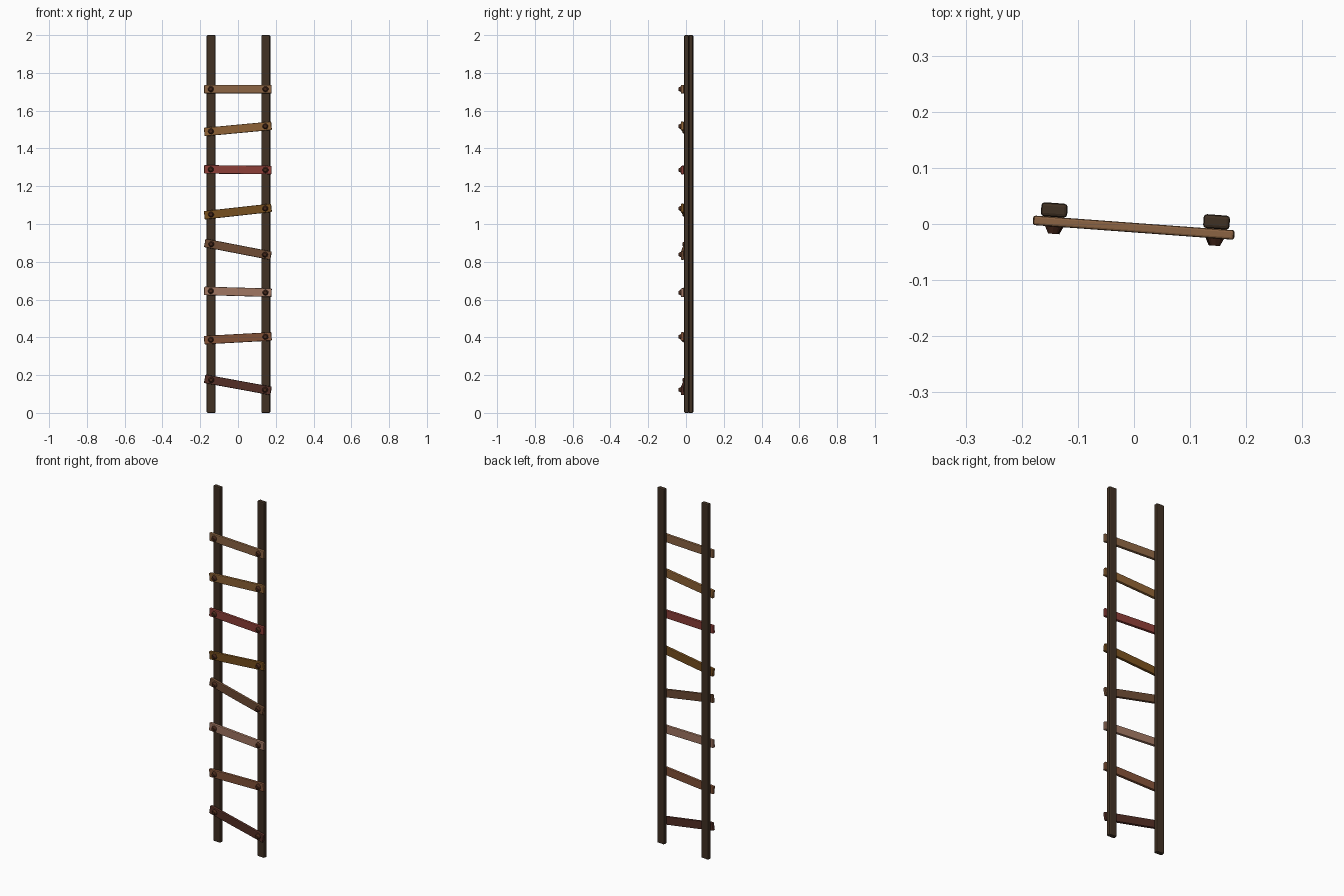
import bpy, math
from mathutils import Matrix, Vector

if "Cube" in bpy.data.objects:
    bpy.data.objects.remove(bpy.data.objects["Cube"])

YAW = Matrix.Rotation(math.radians(-4.2), 4, 'Z')   # whole ladder is turned slightly


def material(name, rgb):
    m = bpy.data.materials.new(name)
    # convert display colour to linear
    m.diffuse_color = [(c / 255) ** 2.2 for c in rgb] + [1]
    m.use_nodes = True
    m.node_tree.nodes["Principled BSDF"].inputs["Base Color"].default_value = m.diffuse_color
    return m


def finish(name, mat, matrix):
    o = bpy.context.object
    o.name = name
    o.matrix_world = YAW @ matrix
    o.data.materials.append(mat)
    return o


def plank(name, size, mat, matrix, bevel):
    bpy.ops.mesh.primitive_cube_add(size=1)
    o = bpy.context.object
    o.data.transform(Matrix.Diagonal((*size, 1)))
    b = o.modifiers.new("bevel", 'BEVEL')
    b.width = bevel
    b.segments = 2
    return finish(name, mat, matrix)


def bolt(name, mat, matrix):
    # tapered head, pointing to the front (-y)
    bpy.ops.mesh.primitive_cone_add(vertices=10, radius1=0.016, radius2=0.009, depth=0.014)
    bpy.context.object.data.transform(Matrix.Rotation(math.pi / 2, 4, 'X'))
    return finish(name, mat, matrix)


# Side rails
rail_mat = material("dark_wood", (66, 52, 40))
for side, x in (("left", -0.1435), ("right", 0.1465)):
    plank(f"{side}_rail", (0.047, 0.025, 2.0), rail_mat,
          Matrix.Translation((x, 0.0145, 1.0)), 0.006)

# Rungs: height at left bolt, height at right bolt, colour
rungs = [
    (0.175, 0.122, (84, 50, 42)),
    (0.387, 0.403, (128, 82, 58)),
    (0.645, 0.637, (158, 117, 97)),
    (0.894, 0.838, (110, 77, 55)),
    (1.050, 1.082, (118, 80, 36)),
    (1.289, 1.286, (138, 64, 58)),
    (1.490, 1.517, (140, 98, 56)),
    (1.714, 1.714, (138, 100, 69)),
]
bolt_mat = material("bolt", (72, 44, 32))
for i, (zl, zr, rgb) in enumerate(rungs, 1):
    tilt = -math.atan2(zr - zl, 0.29)
    m = Matrix.Translation((0, -0.0065, (zl + zr) / 2)) @ Matrix.Rotation(tilt, 4, 'Y')
    plank(f"rung_{i}", (0.358, 0.017, 0.045), material(f"rung_wood_{i}", rgb), m, 0.004)
    for side, x in (("left", -0.143), ("right", 0.147)):
        bolt(f"rung_{i}_{side}_bolt", bolt_mat, m @ Matrix.Translation((x, -0.0145, 0)))
